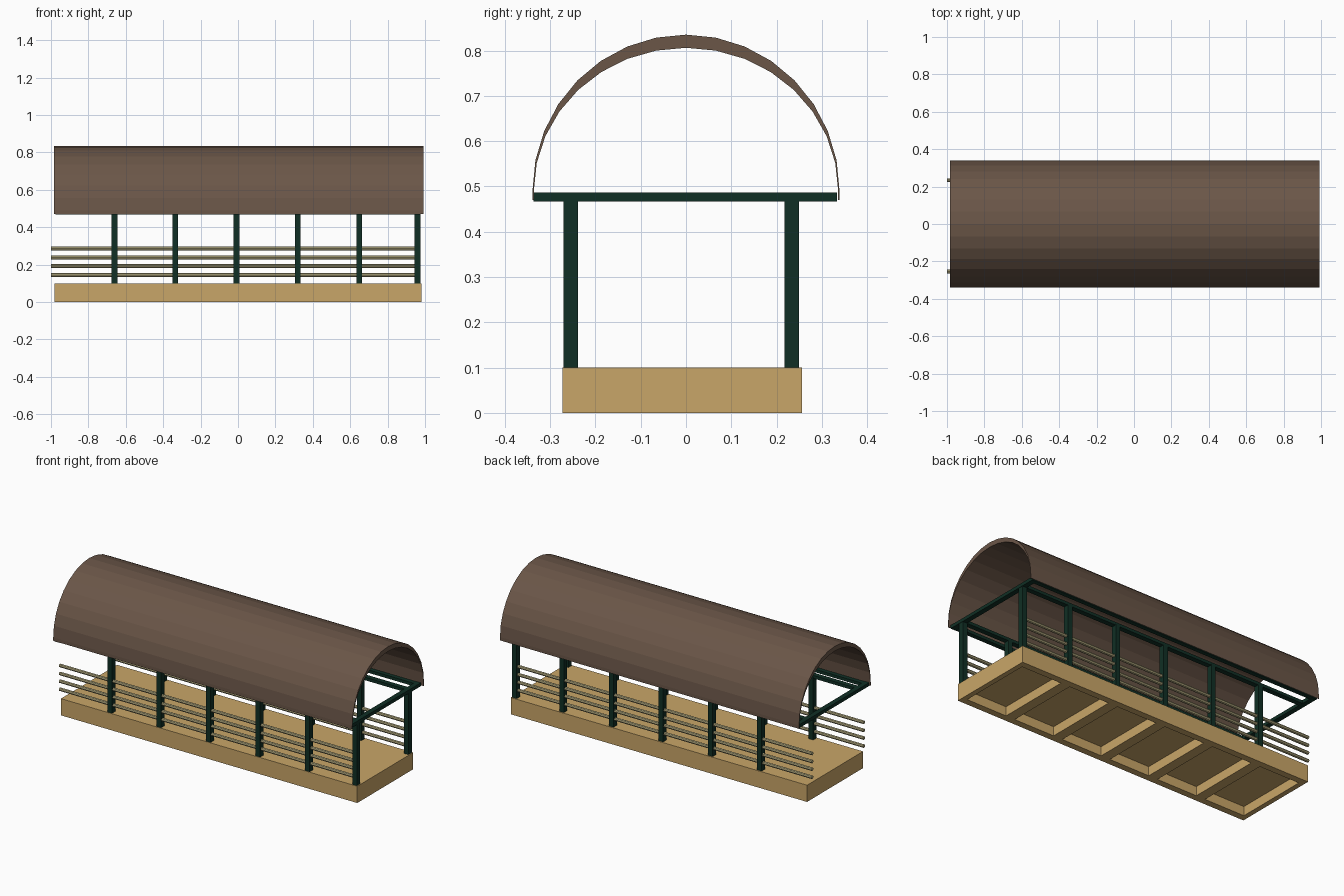
import bpy, bmesh, math
from mathutils import Matrix

if "Cube" in bpy.data.objects:
    bpy.data.objects.remove(bpy.data.objects["Cube"])


def material(name, rgb):
    m = bpy.data.materials.new(name)
    m.diffuse_color = (*rgb, 1.0)
    m.use_nodes = True
    m.node_tree.nodes["Principled BSDF"].inputs["Base Color"].default_value = m.diffuse_color
    return m


WOOD = material("tan wood", (0.584, 0.381, 0.138))
GREEN = material("dark green", (0.005, 0.028, 0.018))
ROOF = material("brown roof", (0.145, 0.093, 0.064))
RAIL = material("pale rail", (0.46, 0.41, 0.22))


def finish(bm, name, mat):
    bmesh.ops.recalc_face_normals(bm, faces=bm.faces[:])
    me = bpy.data.meshes.new(name)
    bm.to_mesh(me)
    bm.free()
    me.materials.append(mat)
    ob = bpy.data.objects.new(name, me)
    bpy.context.collection.objects.link(ob)
    return ob


def box(name, x0, x1, y0, y1, z0, z1, mat):
    bm = bmesh.new()
    mid = Matrix.Translation(((x0 + x1) / 2, (y0 + y1) / 2, (z0 + z1) / 2))
    size = Matrix.Diagonal((x1 - x0, y1 - y0, z1 - z0, 1))
    bmesh.ops.create_cube(bm, size=1, matrix=mid @ size)
    return finish(bm, name, mat)


def rod(name, x0, x1, y, z, r, mat):
    bm = bmesh.new()
    m = Matrix.Translation(((x0 + x1) / 2, y, z)) @ Matrix.Rotation(math.pi / 2, 4, 'Y')
    bmesh.ops.create_cone(bm, cap_ends=True, segments=8, radius1=r, radius2=r,
                          depth=x1 - x0, matrix=m)
    return finish(bm, name, mat)


# Deck with six pockets hollowed from below
deck = box("deck", -0.98, 0.98, -0.273, 0.256, 0, 0.1, WOOD)
pitch = 1.96 / 6
for i in range(6):
    x = -0.98 + i * pitch
    cutter = box(f"pocket_cutter_{i}", x + 0.03, x + pitch - 0.03,
                 -0.233, 0.216, -0.05, 0.055, WOOD)
    cutter.hide_render = True
    cutter.hide_set(True)
    cutter.display_type = 'WIRE'
    mod = deck.modifiers.new("pocket", 'BOOLEAN')
    mod.operation = 'DIFFERENCE'
    mod.solver = 'EXACT'
    mod.object = cutter

# Posts and rails on both long sides
for side, y in (("front", -0.254), ("back", 0.234)):
    for i, x in enumerate((-0.66, -0.336, -0.008, 0.32, 0.648, 0.96)):
        box(f"{side}_post_{i}", x - 0.015, x + 0.015, y - 0.016, y + 0.016,
            0.1, 0.475, GREEN)
    for i, z in enumerate((0.144, 0.192, 0.238, 0.286)):
        rod(f"{side}_rail_{i}", -1.0, 0.955, y, z, 0.01, RAIL)
    # Beam over the posts
    box(f"{side}_post_beam", -0.97, 0.97, y - 0.015, y + 0.015, 0.468, 0.486, GREEN)

# Outer frame beams that carry the roof
for side, y in (("front", -0.322), ("back", 0.320)):
    box(f"{side}_eave_beam", -0.97, 0.975, y - 0.013, y + 0.013, 0.468, 0.486, GREEN)
for side, x in (("left", -0.962), ("right", 0.962)):
    box(f"{side}_cross_beam", x - 0.015, x + 0.015, -0.337, 0.333, 0.467, 0.487, GREEN)

# Barrel roof: crescent profile, thin at the eaves
R, ZC, N = 0.339, 0.49, 16
angles = [math.pi * i / N for i in range(N + 1)]
outer = [(R * math.cos(a), ZC + 0.345 * math.sin(a)) for a in angles]
inner = [((R - 0.003) * math.cos(a), ZC + 0.316 * math.sin(a)) for a in angles]
outer = [(R, 0.47)] + outer + [(-R, 0.47)]
inner = [(R - 0.003, 0.47)] + inner + [(-R + 0.003, 0.47)]
bm = bmesh.new()
rings = []
for x in (-0.985, 0.993):
    rings.append([[bm.verts.new((x, y, z)) for y, z in prof] for prof in (outer, inner)])
(lo, li), (ro, ri) = rings
for a, b in ((lo, ro), (ri, li), (li, lo), (ro, ri)):
    for k in range(len(a) - 1):
        bm.faces.new((a[k], a[k + 1], b[k + 1], b[k]))
for k in (0, -1):
    bm.faces.new((lo[k], ro[k], ri[k], li[k]))
finish(bm, "barrel_roof", ROOF)
